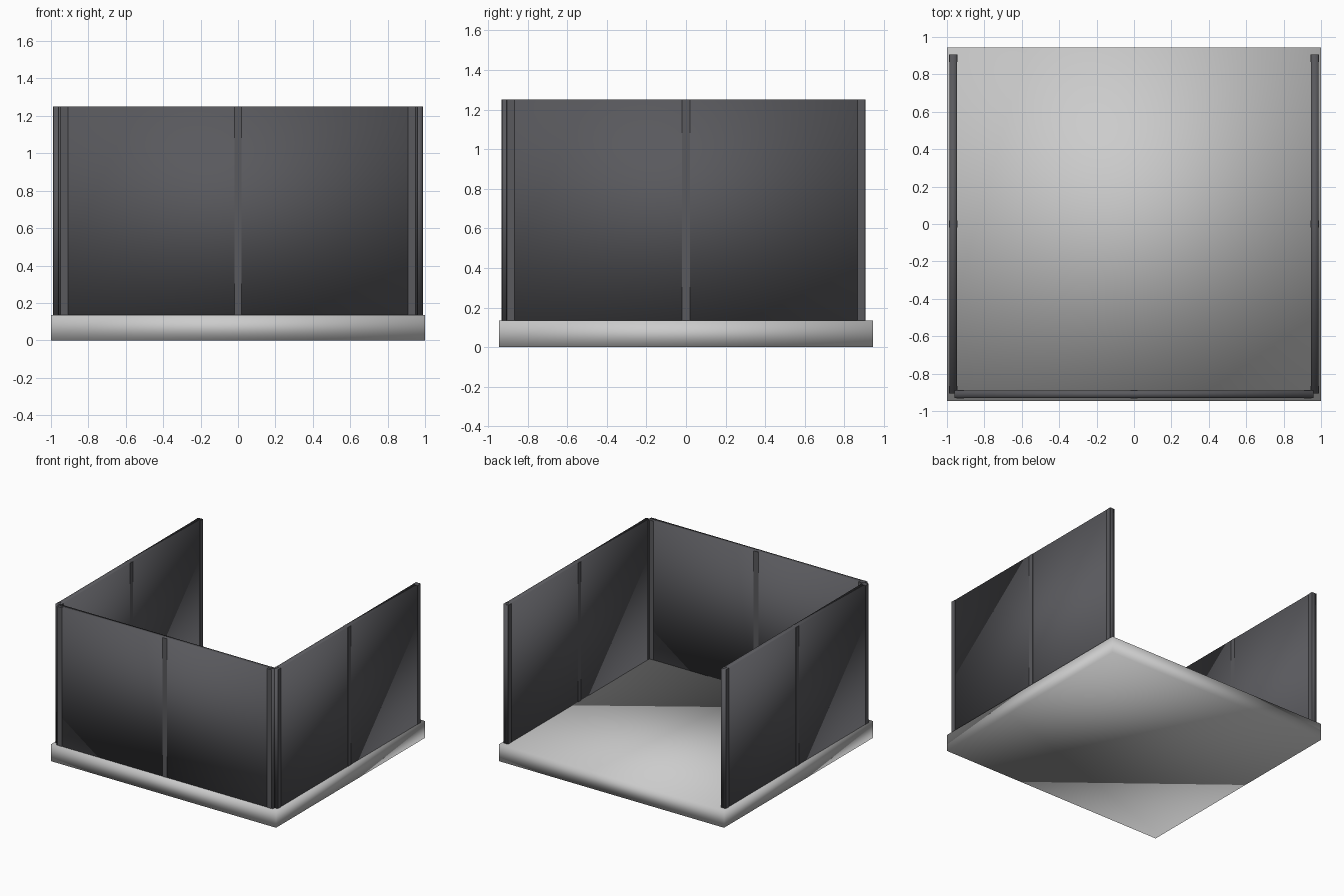
import bpy

if "Cube" in bpy.data.objects:
    bpy.data.objects.remove(bpy.data.objects["Cube"])

dark = bpy.data.materials.new("dark_panel")
dark.diffuse_color = (0.1, 0.1, 0.11, 1)
dark.use_nodes = True
dark.node_tree.nodes["Principled BSDF"].inputs["Base Color"].default_value = dark.diffuse_color


def box(name, lo, hi, mat=None, smooth=False):
    bpy.ops.mesh.primitive_cube_add(
        size=1, location=[(a + b) / 2 for a, b in zip(lo, hi)])
    ob = bpy.context.object
    ob.name = name
    ob.scale = [b - a for a, b in zip(lo, hi)]
    bpy.ops.object.transform_apply(location=False, rotation=False, scale=True)
    if mat:
        ob.data.materials.append(mat)
    if smooth:
        bpy.ops.object.shade_smooth()
    return ob


BOTTOM, TOP = 0.135, 1.25
E = 0.002  # how far the posts stand proud of the panels

# Floor slab, softly shaded
box("floor_slab", (-1, -0.945, 0), (1, 0.945, BOTTOM), smooth=True)

# Front wall with thin posts at the ends and middle
box("front_wall", (-0.96, -0.93, BOTTOM), (0.96, -0.89, TOP), dark, True)
for i, x in enumerate((-0.93, 0, 0.93)):
    box(f"front_post_{i}", (x - 0.02, -0.93 - E, BOTTOM),
        (x + 0.02, -0.89 + E, TOP), dark)

# Side walls with matching posts
for side, s in (("left", -1), ("right", 1)):
    x0, x1 = sorted((s * 0.947, s * 0.987))
    box(f"{side}_wall", (x0, -0.907, BOTTOM), (x1, 0.907, TOP), dark, True)
    for i, y in enumerate((-0.885, 0, 0.885)):
        box(f"{side}_post_{i}", (x0 - E, y - 0.02, BOTTOM),
            (x1 + E, y + 0.02, TOP), dark)
